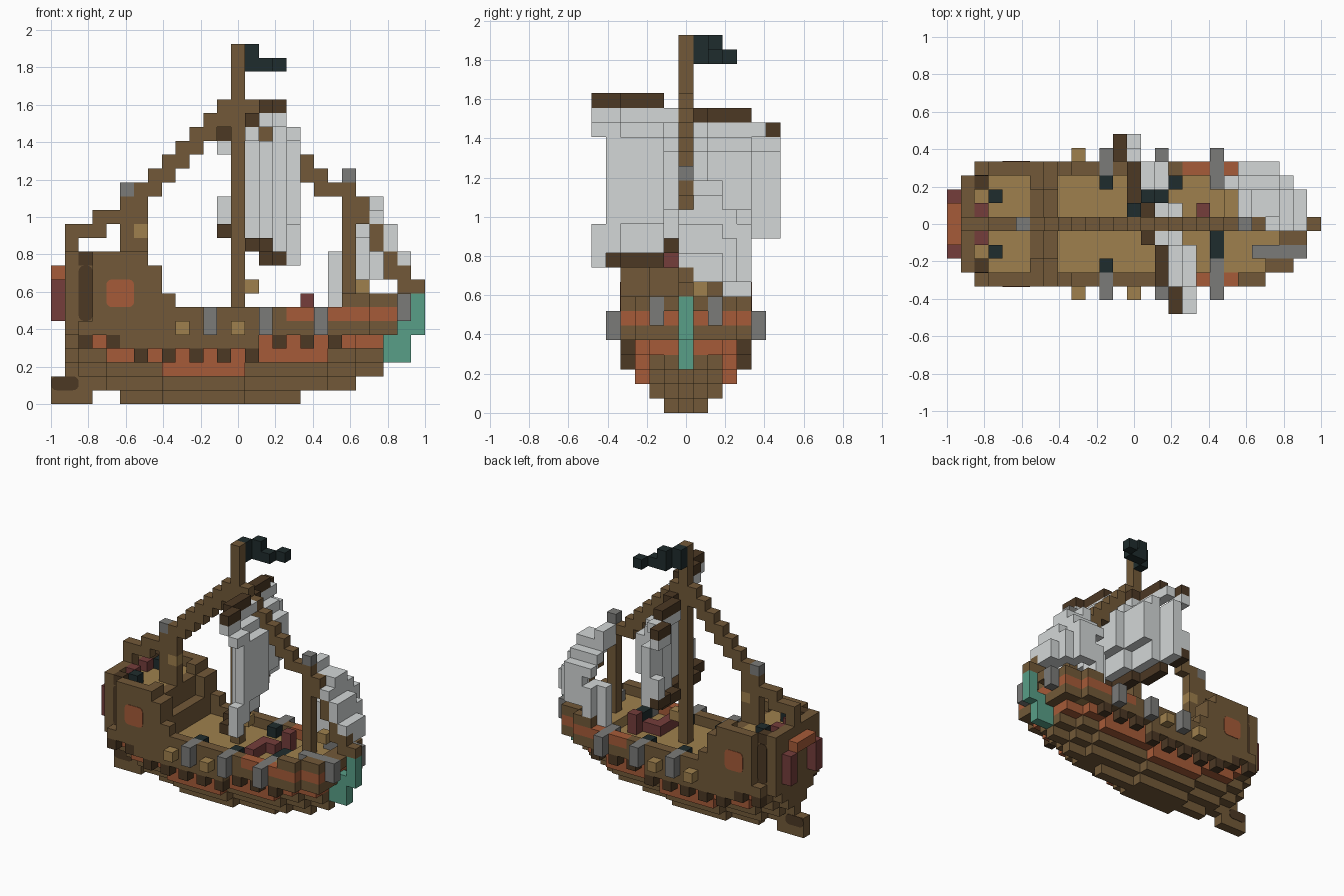
import bpy, bmesh
from mathutils import Vector

if "Cube" in bpy.data.objects:
    bpy.data.objects.remove(bpy.data.objects["Cube"], do_unlink=True)

V = 2 / 27  # edge length of one block


def make_material(name, hexcode):
    rgb = [int(hexcode[n:n + 2], 16) / 255 for n in (0, 2, 4)]
    lin = [c / 12.92 if c < 0.04 else ((c + 0.055) / 1.055) ** 2.4 for c in rgb]
    mat = bpy.data.materials.new(name)
    mat.use_nodes = True
    mat.diffuse_color = (*lin, 1)
    bsdf = mat.node_tree.nodes["Principled BSDF"]
    bsdf.inputs["Base Color"].default_value = (*lin, 1)
    bsdf.inputs["Roughness"].default_value = 0.9
    return mat


PALETTE = {"brown": "725938", "dark_brown": "4c3824", "tan": "9f804d",
           "orange": "a65b38", "maroon": "753d3b", "teal": "589f87",
           "near_black": "1f2c2d", "grey": "7b7b79", "white": "d3d7d7"}
MATS = {name: make_material(name, code) for name, code in PALETTE.items()}

cells = {}  # block position -> (part, colour)


def span(r):
    return range(r[0], r[1] + 1) if isinstance(r, tuple) else [r]


def fill(part, colour, xs, ys, zs, mirror=False):
    for i in span(xs):
        for j in span(ys):
            for k in span(zs):
                cells[i, j, k] = (part, colour)
                if mirror:
                    cells[i, -j, k] = (part, colour)


# Hull: each layer grows one block wider and longer than the one below
REACH = {-1: (-5, 0), 0: (-9, 6), 1: (-11, 8), 2: (-12, 10)}


def half(i, k):
    if k >= 5:
        return min(4, i + 15, max(3, 13 - i))
    if k == 4 and -9 <= i <= 1:
        return 4
    if k == 0 and not -8 <= i <= 4:
        return -1
    widths = [h for h in range(4) if k - h >= -1
              and REACH[min(2, k - h)][0] <= i <= REACH[min(2, k - h)][1]]
    return max(widths, default=-1)


def is_rim(i, j, k):
    return abs(j) == half(i, k) or abs(j) > half(i + 1, k) or i in (-12, 11)


def hull_colour(i, j, k):
    if k in (2, 3) and abs(j) == 3:
        return "orange"
    if k == 4 and (i >= 2 or i == -10):
        return "orange"
    if k == 5 and not is_rim(i, j, k):
        return "tan"
    return "brown"


for k in range(6):
    for i in range(-12, 12 if k == 5 else 11):
        h = half(i, k)
        for j in range(-h, h + 1):
            fill("hull", hull_colour(i, j, k), i, j, k)

# Bulwark, raised foredeck and bow rail
for i in range(-12, 12):
    h = half(i, 6)
    for j in range(-h, h + 1):
        if is_rim(i, j, 6) and not (i == -11 and abs(j) == 4):
            fill("bulwark", "orange" if i >= 4 else "brown", i, j, 6)
            if i >= 8:
                fill("bow_rail", "brown", i, j, 7)
        elif i >= 7:
            fill("foredeck", "tan", i, j, 6)
fill("bow_rail", "brown", 12, 1, 7, True)

# Stern castle with its deck, rail and steps
for i in range(-12, -6):
    h = 3 if i < -10 else 4
    for j in range(-h, h + 1):
        edge = abs(j) == h or i in (-12, -7)
        fill("stern_castle", "brown", i, j, (6, 8))
        fill("stern_castle", "brown" if edge else "tan", i, j, 9)
        if edge and (i < -7 or abs(j) > 2):
            fill("castle_rail", "brown", i, j, 10)
fill("castle_steps", "brown", -6, (3, 4), (6, 9), True)
fill("castle_steps", "brown", -6, (-2, 2), (6, 7))
fill("castle_steps", "brown", -5, 4, 7, True)

# Stern window frame
fill("stern_frame", "maroon", -13, 2, (6, 8), True)
fill("stern_frame", "orange", -13, (-1, 1), 9)

# Rudder and stem
fill("rudder", "brown", (-13, -11), 0, (0, 1))
fill("rudder", "brown", -12, 0, 2)
fill("stem", "teal", (11, 12), 0, (3, 4))
fill("stem", "teal", (12, 13), 0, 5)
fill("stem", "teal", 13, 0, (6, 7))

# Port blocks along the sides
for i in range(-7, 2, 2):
    fill("port_blocks", "dark_brown", i, 4, 3, True)
for i in (-11, -9, 3, 5, 7):
    fill("port_blocks", "dark_brown", i, 4, 4, True)

# Cannons, bow guns and side crates
for i in (-2, 2, 6):
    fill("cannons", "grey" if i == 6 else "near_black", i, 3, 6, True)
    fill("cannons", "grey", i, (4, 5), 6, True)
    fill("cannons", "grey", i, 5, 5, True)
fill("bow_guns", "grey", (9, 12), 2, 7, True)
fill("bow_guns", "grey", 12, 2, 6, True)
for i in (-4, 0):
    fill("side_crates", "tan", i, 5, 5, True)

# Crew and cargo on the decks
fill("castle_crew", "maroon", -11, 1, 10, True)
fill("castle_crew", "near_black", -10, 2, 10, True)
fill("castle_crew", "dark_brown", -11, 3, 10, True)
fill("cargo", "maroon", 5, 1, (6, 7))
fill("cargo", "maroon", 4, 0, 6)
fill("cargo", "maroon", 3, (-2, 0), 6)
fill("cargo", "near_black", 6, (-2, -1), 6)
fill("cargo", "tan", 1, 0, 8)
fill("cargo", "tan", 9, 1, 8)


# Main sail on two slanted yards
for j in range(-6, 7):
    yard = round(1 - j / 3)
    top = 21 if j <= -2 else 20 if j <= 4 else 19
    low = 31 - top
    fill("main_yards", "dark_brown", yard, j, top)
    fill("main_yards", "dark_brown", yard, j, low)
    for k in range(low + 1, top):
        depth = min(k - low, top - k)
        bulge = 0 if top - k < 2 else 2 if depth > 2 and abs(j) < 5 else 1
        if j > -6 or depth < 3:
            fill("main_sail", "white", (yard + bulge // 2, yard + bulge) if bulge == 2 else yard + bulge, j, k)
    if j in (-6, 5, 6):
        fill("main_sail", "white", yard + 1, j, low)
    if j in (-1, 5):
        fill("main_sail", "white", yard + 1, j, top)
fill("main_sail", "white", -1, 6, (13, 14))
fill("main_yards", "dark_brown", 2, -2, 11)

# Jib billowing to one side of the forestay
STAY = {8: 12, 9: 12, 10: 11, 11: 10, 12: 10, 13: 9, 14: 9}
for j in range(5):
    drop = max(0, j - 2)
    for k in range(9, 15 - drop):
        if j > 0 or 10 <= k <= 13:
            front = min(STAY[k + drop] + 1, 12 - drop)
            back = 8 if k + drop == 14 else front - 1
            fill("jib", "white", (back, front), j, k)
fill("jib", "white", 8, (1, 2), 15)
fill("jib", "white", 8, (3, 4), (8, 10))
fill("jib", "white", 7, 3, (7, 10))

# Masts
fill("main_mast", "brown", 0, 0, (6, 25))
fill("fore_mast", "brown", 8, 0, (6, 15))
fill("aft_mast", "brown", (-8, -7), 0, (10, 14))
fill("aft_mast", "tan", -7, 0, 12)
fill("mast_caps", "grey", 8, 0, 16)
fill("mast_caps", "grey", -8, 0, 15)

# Stays stepping down from the mast head to bow and stern
for step in range(7):
    fill("forestay", "brown", (max(1, step), step + 1), 0, 21 - step)
    fill("backstay", "brown", (-step - 1, -max(1, step)), 0, 21 - step)
fill("forestay", "brown", 8, 0, 15)
for k, i in STAY.items():
    fill("forestay", "brown", i, 0, k)
fill("forestay", "brown", 11, 0, 9)
fill("forestay", "brown", 13, 0, 8)
fill("backstay", "brown", (-10, -7), 0, 13)
fill("backstay", "brown", (-12, -10), 0, 12)
fill("backstay", "brown", -12, 0, 11)

# Flag
fill("flag", "near_black", 0, 1, (24, 25))
fill("flag", "near_black", 1, 2, (24, 25))
fill("flag", "near_black", 2, 2, 24)
fill("flag", "near_black", 3, 3, 24)


def link(name, bm, colours):
    mesh = bpy.data.meshes.new(name)
    bm.to_mesh(mesh)
    bm.free()
    for c in colours:
        mesh.materials.append(MATS[c])
    bpy.context.collection.objects.link(bpy.data.objects.new(name, mesh))


# Turn each part's blocks into a mesh of exposed faces
AXES = [Vector(a) for a in ((1, 0, 0), (0, 1, 0), (0, 0, 1))]
for part in dict.fromkeys(p for p, c in cells.values()):
    own = {pos: c for pos, (p, c) in cells.items() if p == part}
    colours = list(dict.fromkeys(own.values()))
    bm = bmesh.new()
    for pos, colour in own.items():
        centre = Vector(pos) + AXES[2] / 2
        for a in range(3):
            for sign in (1, -1):
                n = AXES[a] * sign
                if tuple(int(q) for q in Vector(pos) + n) in cells:
                    continue
                u, w = AXES[(a + 1) % 3] * sign, AXES[(a + 2) % 3]
                corners = (-u - w, u - w, u + w, w - u)
                face = bm.faces.new([bm.verts.new((centre + (n + c) / 2) * V) for c in corners])
                face.material_index = colours.index(colour)
    bmesh.ops.remove_doubles(bm, verts=bm.verts, dist=V / 100)
    link(part, bm, colours)


# Rounded painted plates on both sides
def plate(name, colour, x0, x1, z0, z1, y):
    for side, sign in (("left", 1), ("right", -1)):
        bm = bmesh.new()
        bmesh.ops.create_cube(bm, size=1)
        for v in bm.verts:
            v.co = Vector(((x0 + x1) / 2 + v.co.x * (x1 - x0), sign * y, (z0 + z1) / 2 + v.co.z * (z1 - z0))) * V \
                + Vector((0, v.co.y * 0.006, 0))
        edges = [e for e in bm.edges if abs(e.verts[0].co.y - e.verts[1].co.y) > 0.001]
        bmesh.ops.bevel(bm, geom=edges, offset=V * 0.4, segments=4, profile=0.5, affect='EDGES')
        link(name + "_" + side, bm, [colour])


plate("side_window", "orange", -9.5, -7.5, 7, 9, 4.5)
plate("side_slot", "dark_brown", -11.5, -10.5, 6, 10, 3.5)
plate("rudder_mark", "dark_brown", -13.5, -11.5, 1, 2, 0.5)
